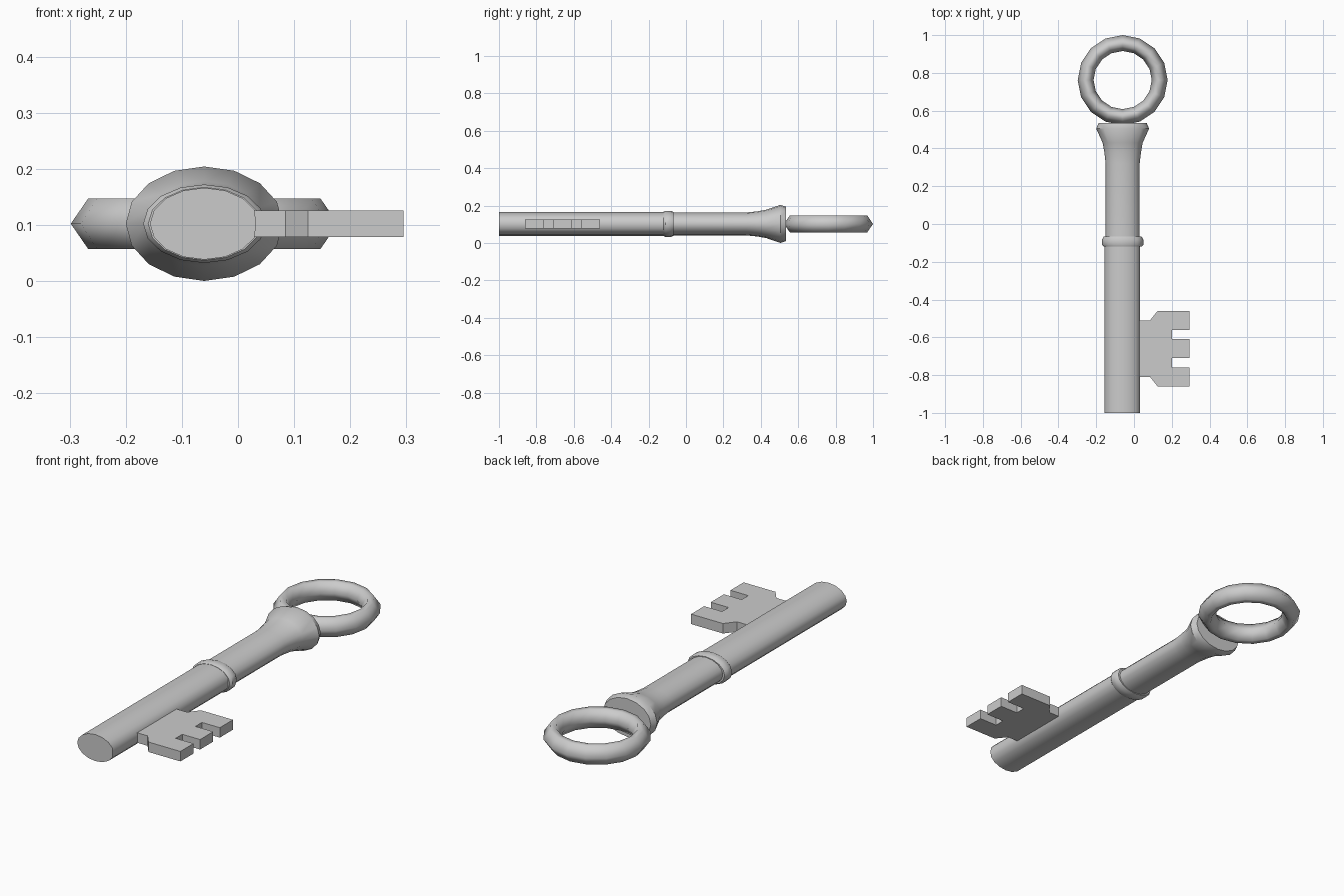
import bpy, bmesh, math
from mathutils import Vector

if "Cube" in bpy.data.objects:
    bpy.data.objects.remove(bpy.data.objects["Cube"], do_unlink=True)

SIDES = 16
CX, CZ = -0.06, 0.102          # axis of the shank

steel = bpy.data.materials.new("plain grey")
steel.use_nodes = True
GREY = (0.6, 0.6, 0.6, 1)
steel.diffuse_color = GREY
steel.node_tree.nodes["Principled BSDF"].inputs["Base Color"].default_value = GREY


def finish(bm, name, angle=None):
    bmesh.ops.recalc_face_normals(bm, faces=bm.faces)
    mesh = bpy.data.meshes.new(name)
    bm.to_mesh(mesh)
    bm.free()
    mesh.materials.append(steel)
    obj = bpy.data.objects.new(name, mesh)
    bpy.context.collection.objects.link(obj)
    if angle:
        bpy.ops.object.select_all(action='DESELECT')
        obj.select_set(True)
        bpy.context.view_layer.objects.active = obj
        bpy.ops.object.shade_smooth_by_angle(angle=math.radians(angle))
    return obj


def bridge(bm, a, b):
    for i in range(len(a)):
        j = (i + 1) % len(a)
        bm.faces.new((a[i], a[j], b[j], b[i]))


def oval_loft(name, profile, max_x=1.0):
    """Loft ovals along y; profile rows are (y, half width, half height)."""
    bm = bmesh.new()
    rings = []
    for y, rx, rz in profile:
        turns = [2 * math.pi * i / SIDES for i in range(SIDES)]
        rings.append([bm.verts.new((min(CX + rx * math.cos(t), max_x), y,
                                    CZ + rz * math.sin(t))) for t in turns])
    for a, b in zip(rings, rings[1:]):
        bridge(bm, a, b)
    bm.faces.new(rings[0])
    bm.faces.new(rings[-1])
    return finish(bm, name, 40)


# Lower shank, with a flat along the side that carries the bit
oval_loft("lower_shank", [(-1, 0.097, 0.064), (-0.09, 0.097, 0.064)], 0.032)

# Raised collar
oval_loft("collar", [(-0.12, 0.1, 0.065), (-0.11, 0.109, 0.07),
                     (-0.082, 0.109, 0.07), (-0.066, 0.1, 0.064)])

# Upper shank flaring to the shoulder
oval_loft("upper_shank", [(-0.09, 0.09, 0.061), (0.32, 0.09, 0.061),
                          (0.38, 0.097, 0.067), (0.43, 0.106, 0.076),
                          (0.505, 0.14, 0.102), (0.535, 0.127, 0.092)])

# Ring handle with a six-sided section
bm = bmesh.new()
section = [(0.238, 0), (0.207, 0.045), (0.18, 0.045),
           (0.154, 0), (0.18, -0.045), (0.207, -0.045)]
loops = []
for i in range(SIDES):
    t = 2 * math.pi * i / SIDES
    loops.append([bm.verts.new((CX + r * math.cos(t), 0.762 + r * math.sin(t), CZ + z))
                  for r, z in section])
for i in range(SIDES):
    bridge(bm, loops[i], loops[(i + 1) % SIDES])
finish(bm, "ring_handle", 180)

# Bit with three teeth: half outline mirrored about its middle
MID_Y = -0.66
half = [(0.2, 0.05), (0.2, 0.1), (0.295, 0.1), (0.295, 0.2),
        (0.125, 0.2), (0.085, 0.15), (0.0, 0.15)]
half.insert(0, (0.295, 0.05))
outline = half + [(x, -d) for x, d in reversed(half)]
bm = bmesh.new()
base = bm.faces.new([bm.verts.new((x, MID_Y + d, CZ - 0.024)) for x, d in outline])
top = bmesh.ops.extrude_face_region(bm, geom=[base])
bmesh.ops.translate(bm, vec=Vector((0, 0, 0.048)),
                    verts=[v for v in top["geom"] if isinstance(v, bmesh.types.BMVert)])
finish(bm, "bit")
